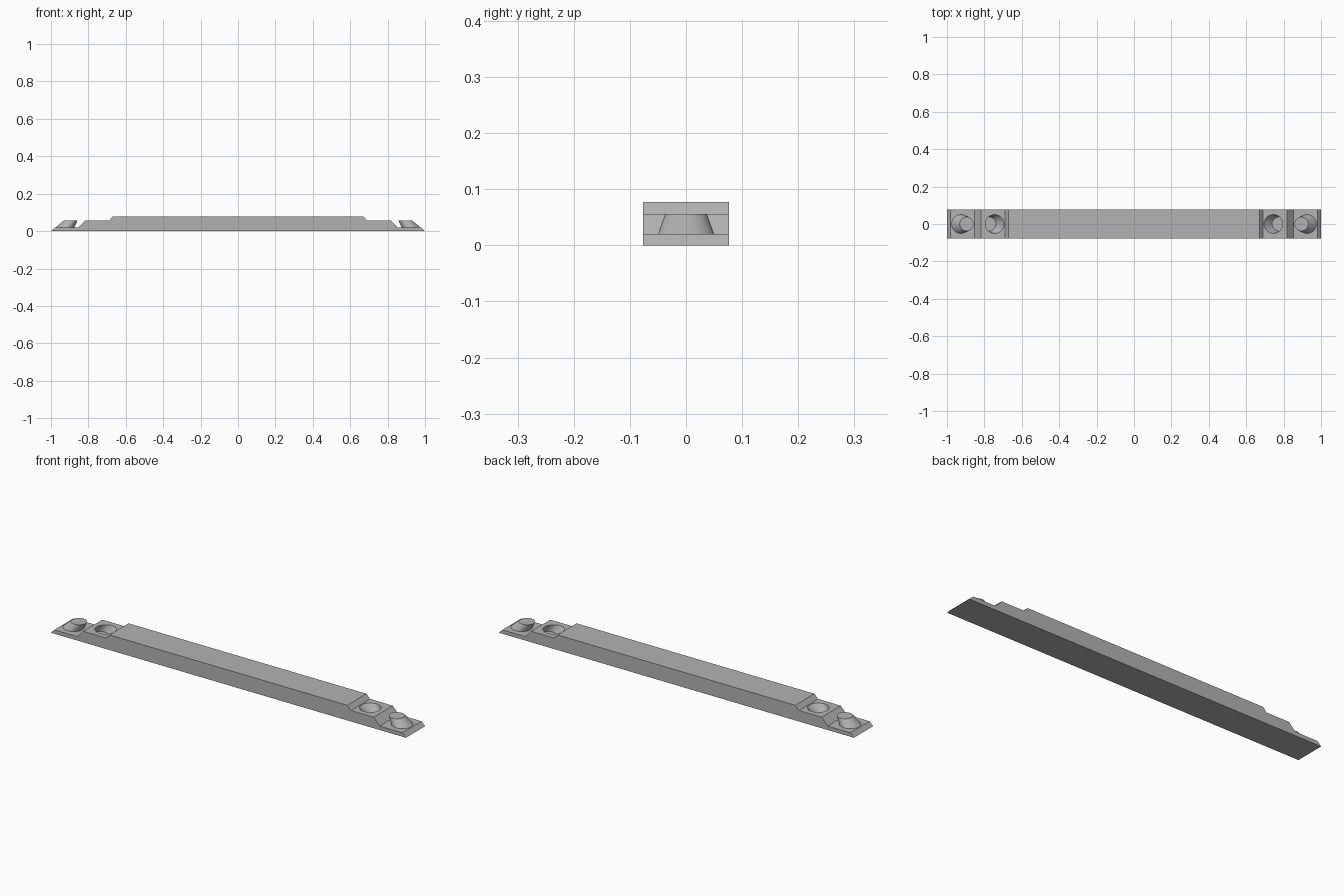
import bpy
import bmesh
from math import radians
from mathutils import Vector

if "Cube" in bpy.data.objects:
    bpy.data.objects.remove(bpy.data.objects["Cube"])

HALF_WIDTH = 0.077
LOW, MID, TOP = 0.02, 0.056, 0.077   # lap floor, step and full height
BASE_R, TIP_R = 0.05, 0.037          # tapered peg radii

grey = bpy.data.materials.new("plain_grey")
grey.use_nodes = True
COLOUR = (0.45, 0.45, 0.45, 1)
grey.diffuse_color = COLOUR
grey.node_tree.nodes["Principled BSDF"].inputs["Base Color"].default_value = COLOUR


def make_object(name, bm):
    bmesh.ops.recalc_face_normals(bm, faces=bm.faces)
    mesh = bpy.data.meshes.new(name)
    bm.to_mesh(mesh)
    bm.free()
    mesh.materials.append(grey)
    obj = bpy.data.objects.new(name, mesh)
    bpy.context.collection.objects.link(obj)
    return obj


def leaning_cone(name, x0, z0, r0, x1, z1, r1):
    """Tapered round whose two level ends are offset along x."""
    bm = bmesh.new()
    bmesh.ops.create_cone(bm, cap_ends=True, segments=48,
                          radius1=r0, radius2=r1, depth=2)
    for v in bm.verts:
        v.co.x += x0 if v.co.z < 0 else x1
        v.co.z = z0 if v.co.z < 0 else z1
    return make_object(name, bm)


# Bar: stepped scarf profile, mirrored about the middle and extruded in y
half = [(1.0, 0), (0.98, LOW), (0.852, LOW), (0.818, MID), (0.69, MID), (0.67, TOP)]
profile = half + [(-x, z) for x, z in reversed(half)]
bm = bmesh.new()
face = bm.faces.new([bm.verts.new((x, -HALF_WIDTH, z)) for x, z in profile])
extruded = bmesh.ops.extrude_face_region(bm, geom=[face])
bmesh.ops.translate(bm, vec=Vector((0, 2 * HALF_WIDTH, 0)),
                    verts=[g for g in extruded["geom"] if isinstance(g, bmesh.types.BMVert)])
bar = make_object("bar", bm)

# Each end: a leaning peg on the lap, and the matching socket in the step
cutters = []
slope = (BASE_R - TIP_R) / (MID - LOW)
lean = 0.03 / (MID - LOW)
for side, label in ((1, "left"), (-1, "right")):
    peg = leaning_cone(label + "_peg", side * 0.925, LOW, BASE_R,
                       side * 0.895, MID, TIP_R)
    over = 0.004                      # cutter carries on above the step
    socket = leaning_cone(label + "_socket_cutter", side * 0.775, LOW, TIP_R,
                          side * (0.745 - lean * over), MID + over,
                          BASE_R + slope * over)
    socket.hide_render = True
    for tool, operation in ((peg, "UNION"), (socket, "DIFFERENCE")):
        mod = bar.modifiers.new(tool.name, "BOOLEAN")
        mod.object = tool
        mod.operation = operation
        mod.solver = "EXACT"
        cutters.append(tool)

# Apply the cuts, then drop the helpers
bpy.ops.object.select_all(action="DESELECT")
bar.select_set(True)
bpy.context.view_layer.objects.active = bar
for mod in list(bar.modifiers):
    bpy.ops.object.modifier_apply(modifier=mod.name)
for tool in cutters:
    bpy.data.objects.remove(tool)

bpy.ops.object.shade_smooth_by_angle(angle=radians(25))
